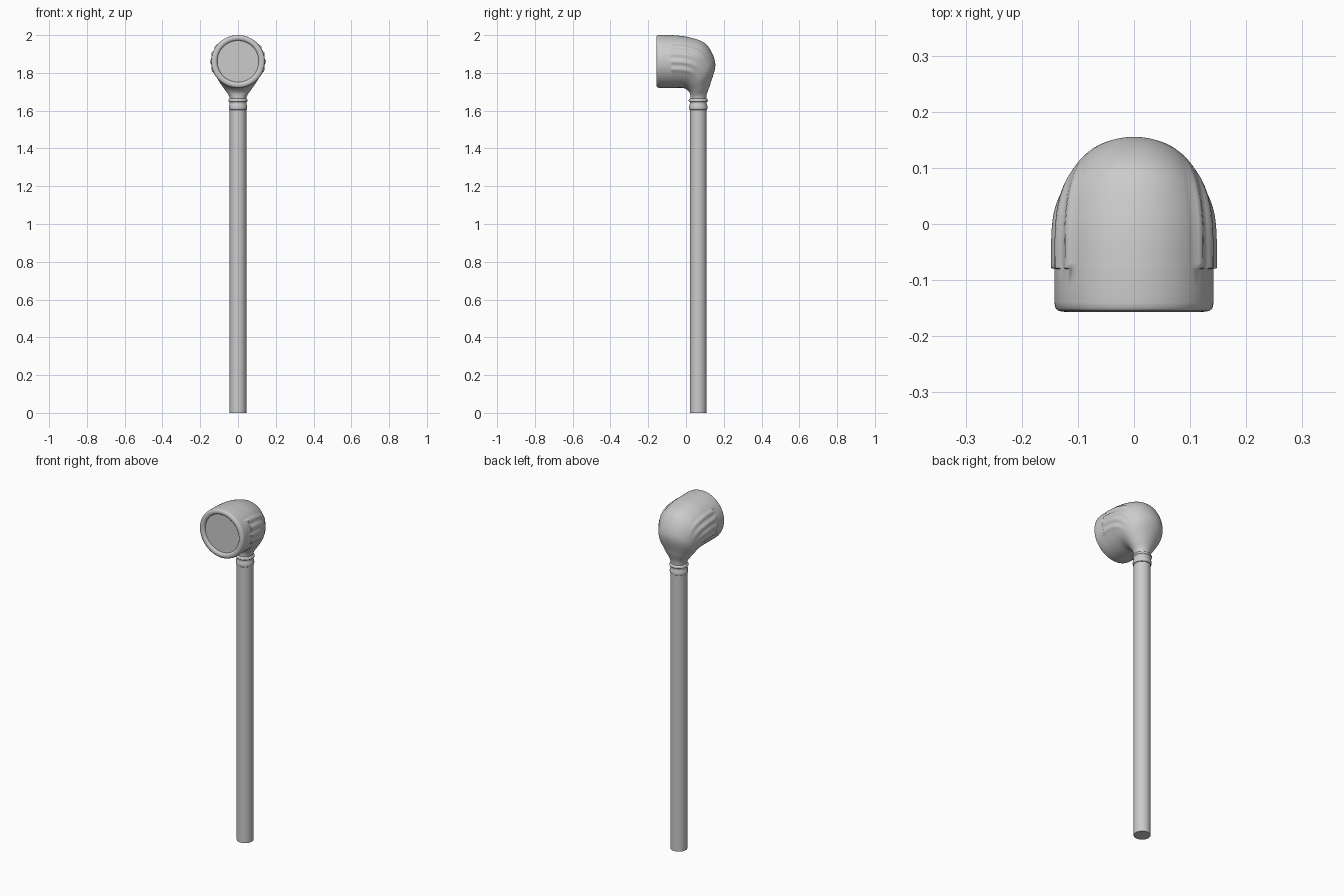
import bpy, bmesh, math
from mathutils import Vector

if "Cube" in bpy.data.objects:
    bpy.data.objects.remove(bpy.data.objects["Cube"])

POLE_Y = 0.065


def make_object(name, bm, angle=40):
    bmesh.ops.remove_doubles(bm, verts=bm.verts, dist=1e-5)
    bmesh.ops.recalc_face_normals(bm, faces=bm.faces)
    me = bpy.data.meshes.new(name)
    bm.to_mesh(me)
    bm.free()
    ob = bpy.data.objects.new(name, me)
    bpy.context.collection.objects.link(ob)
    bpy.ops.object.select_all(action='DESELECT')
    ob.select_set(True)
    bpy.context.view_layer.objects.active = ob
    bpy.ops.object.shade_smooth_by_angle(angle=math.radians(angle))
    return ob


def skin(bm, rings):
    for a, b in zip(rings, rings[1:]):
        for i in range(len(a)):
            j = (i + 1) % len(a)
            bm.faces.new((a[i], a[j], b[j], b[i]))


def lathe(name, profile, sides=32, caps=False):
    bm = bmesh.new()
    rings = [[bm.verts.new((r * math.cos(k * math.tau / sides),
                            POLE_Y + r * math.sin(k * math.tau / sides), z))
              for k in range(sides)] for r, z in profile]
    skin(bm, rings)
    if caps:
        bm.faces.new(rings[0])
        bm.faces.new(rings[-1])
    return make_object(name, bm)


# Straight pole
lathe("pole", [(0.044, 0), (0.044, 1.615)], caps=True)

# Beaded collar between pole and head
lathe("collar", [(0.043, 1.603), (0.047, 1.606), (0.049, 1.615), (0.048, 1.626),
                 (0.045, 1.633), (0.044, 1.640), (0.045, 1.645), (0.050, 1.649),
                 (0.051, 1.655), (0.048, 1.661), (0.042, 1.664)], caps=True)

# Hollow-looking elbow head: sections (outer y, z, inner y, z, half width)
SECTIONS = [(-.155, 1.995, -.155, 1.727, .134),
            (-.150, 1.999, -.150, 1.722, .140),
            (-.140, 2.000, -.140, 1.720, .142),
            (-.080, 2.000, -.080, 1.720, .142),
            (.020, 1.988, -.022, 1.721, .140),
            (.108, 1.950, .000, 1.714, .128),
            (.155, 1.850, .013, 1.703, .104),
            (.130, 1.745, .021, 1.690, .072),
            (.111, 1.690, .023, 1.673, .049),
            (.107, 1.655, .023, 1.655, .042)]
RIDGES = (0.97, 1.27, 1.57, 1.87)


def section(s):
    i = min(int(s), len(SECTIONS) - 2)
    f = s - i
    p = [SECTIONS[max(0, min(len(SECTIONS) - 1, i + k))] for k in (-1, 0, 1, 2)]
    if i < 3:
        return [b + (c - b) * f for b, c in zip(p[1], p[2])]
    return [b + .5 * f * (c - a + f * (2*a - 5*b + 4*c - d + f * (3*(b - c) + d - a)))
            for a, b, c, d in zip(*p)]


def ridge_height(s, t):
    # Finger-like flutes: abrupt at the front, fading towards the back
    if s < 3.01 or s > 5.6:
        return 0
    fade = min(1, (5.6 - s) / 1.3)
    a = abs(t)
    return fade * max(0.009 * math.exp(-((a - r) / 0.10) ** 2) for r in RIDGES) - .003 * fade * (.85 < a < 2.0)


N = 96
bm = bmesh.new()
steps = [0, 1, 2, 2.5, 3, 3.02] + [3 + k / 8 for k in range(1, 49)]
rings = []
for s in steps:
    oy, oz, iy, iz, w = section(s)
    mid = Vector((0, (oy + iy) / 2, (oz + iz) / 2))
    up = Vector((0, oy, oz)) - mid
    ring = []
    for k in range(N):
        t = k * math.tau / N
        if t > math.pi:
            t -= math.tau
        d = up * math.cos(t) + Vector((w * math.sin(t), 0, 0))
        ring.append(bm.verts.new(mid + d + d.normalized() * ridge_height(s, t)))
    rings.append(ring)
skin(bm, rings)

# Rounded lip leading into the recessed front face
lip = [[bm.verts.new((r * math.sin(k * math.tau / N), y, 1.861 + r * math.cos(k * math.tau / N)))
        for k in range(N)]
       for r, y in ((.124, -.1565), (.116, -.155), (.111, -.150), (.109, -.140))]
skin(bm, [rings[0]] + lip)
make_object("elbow_head", bm, 50)

# Flat disc closing the mouth
bm = bmesh.new()
bm.faces.new([bm.verts.new((.110 * math.sin(k * math.tau / N), -.143,
                            1.861 + .110 * math.cos(k * math.tau / N))) for k in range(N)])
bmesh.ops.solidify(bm, geom=bm.faces[:], thickness=-.006)
make_object("front_disc", bm)
